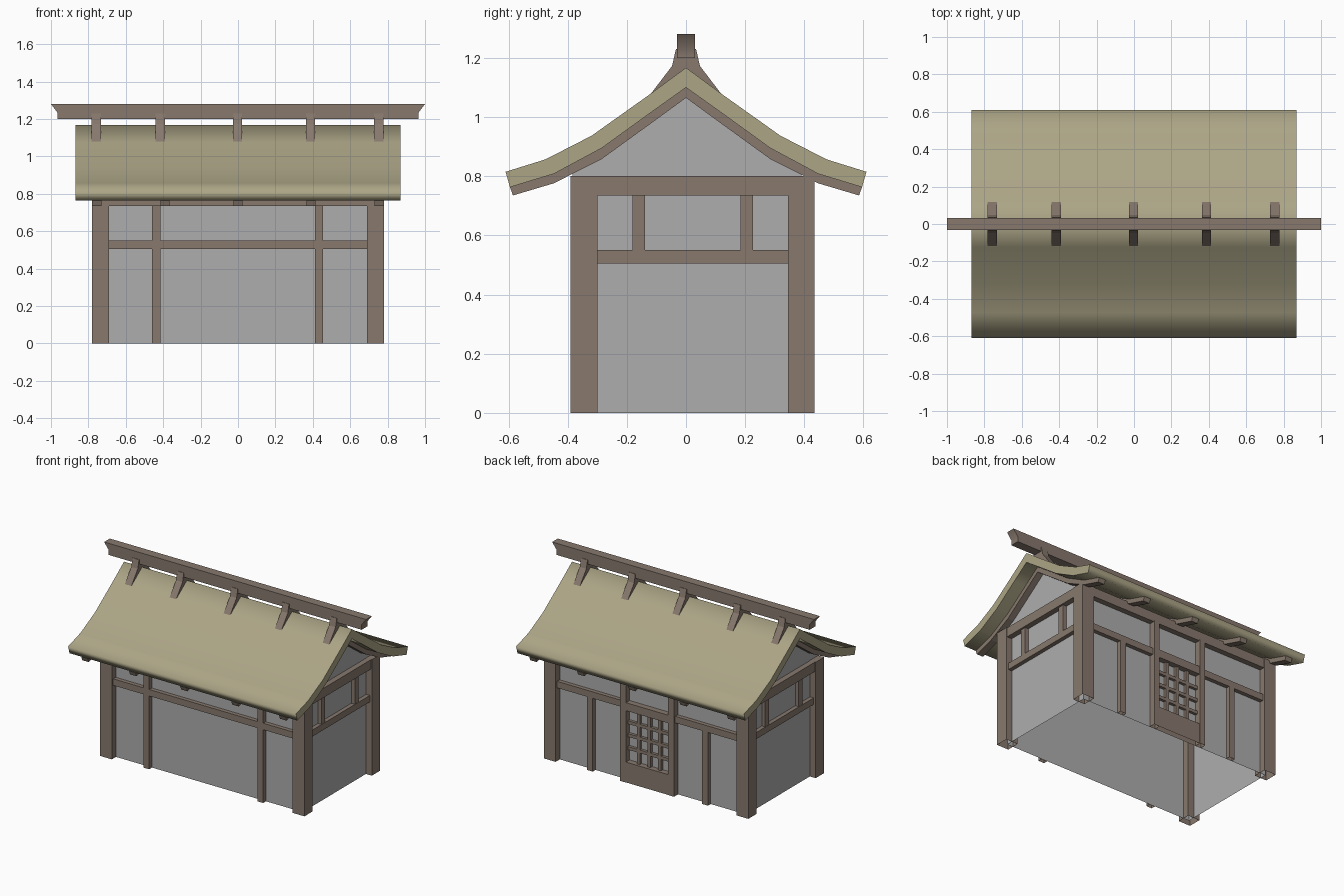
import bpy, bmesh

if "Cube" in bpy.data.objects:
    bpy.data.objects.remove(bpy.data.objects["Cube"])


def material(name, rgb):
    m = bpy.data.materials.new(name)
    m.diffuse_color = (*rgb, 1)
    m.use_nodes = True
    m.node_tree.nodes["Principled BSDF"].inputs["Base Color"].default_value = m.diffuse_color
    return m


WOOD = material("wood", (0.245, 0.191, 0.155))
THATCH = material("thatch", (0.412, 0.375, 0.24))
PLASTER = material("plaster", (0.42, 0.42, 0.42))


def finish(name, bm, mat):
    bmesh.ops.recalc_face_normals(bm, faces=bm.faces)
    me = bpy.data.meshes.new(name)
    bm.to_mesh(me)
    bm.free()
    ob = bpy.data.objects.new(name, me)
    bpy.context.collection.objects.link(ob)
    me.materials.append(mat)
    return ob


def box(name, x, y, z, mat=WOOD):
    """Box from ranges; parts standing on the ground are open underneath."""
    bm = bmesh.new()
    bmesh.ops.create_cube(bm, size=1)
    for v in bm.verts:
        for i, (a, b) in enumerate((x, y, z)):
            v.co[i] = a if v.co[i] < 0 else b
    bmesh.ops.recalc_face_normals(bm, faces=bm.faces)
    ob = finish(name, bm, mat)
    if z[0] == 0:
        bm = bmesh.new()
        bm.from_mesh(ob.data)
        base = [f for f in bm.faces if all(v.co.z < 1e-5 for v in f.verts)]
        bmesh.ops.delete(bm, geom=base, context='FACES_ONLY')
        bm.to_mesh(ob.data)
        bm.free()
    return ob


def sweep(name, upper, lower, x0, x1, mat, smooth=False):
    """Extrude the band between two mirrored half-curves (y, z) along x."""
    def full(c):
        return [(-y, z) for y, z in reversed(c[1:])] + c
    up, lo = full(upper), full(lower)
    bm = bmesh.new()
    u0, l0, u1, l1 = [[bm.verts.new((x, y, z)) for y, z in c]
                      for x in (x0, x1) for c in (up, lo)]
    for i in range(len(up) - 1):
        for a, b in ((u0, u1), (l0, l1)):
            bm.faces.new((a[i], a[i + 1], b[i + 1], b[i])).smooth = smooth
        for a, b in ((u0, l0), (u1, l1)):
            cap = bm.faces.new((a[i], a[i + 1], b[i + 1], b[i]))
            for e in cap.edges:
                e.smooth = False
    for i in (0, -1):
        bm.faces.new((u0[i], u1[i], l1[i], l0[i])).smooth = smooth
    return finish(name, bm, mat)


# Wall shell with gables, open underneath
FRONT, BACK, SIDE, GAP = -0.345, 0.39, 0.735, 0.002
profile = [(FRONT, 0), (FRONT, 0.80), (-0.384, 0.80), (-0.384, 0.83),
           (0, 1.08), (BACK, 0.83), (BACK, 0)]
bm = bmesh.new()
ends = [[bm.verts.new((x, y, z)) for y, z in profile] for x in (-SIDE, SIDE)]
for e in ends:
    bm.faces.new(e)
for i in (0, 1, 2, 5):
    bm.faces.new((ends[0][i], ends[0][i + 1], ends[1][i + 1], ends[1][i]))
finish("walls", bm, PLASTER)

# Corner posts and side wall framing
for s, side in ((-1, "left"), (1, "right")):
    def span(a, b):
        return tuple(sorted((s * a, s * b)))
    box(side + "_front_post", span(0.69, 0.78), (-0.39, -0.30), (0, 0.80))
    box(side + "_back_post", span(0.69, 0.78), (0.345, 0.435), (0, 0.80))
    box(side + "_tie_beam", span(SIDE + GAP, 0.775), (-0.31, 0.355), (0.735, 0.80))
    box(side + "_rail", span(SIDE + GAP, 0.765), (-0.31, 0.355), (0.505, 0.55))
    for y in (-0.16, 0.205):
        box(side + "_window_stud", span(SIDE + GAP, 0.763),
            (y - 0.021, y + 0.021), (0.54, 0.74))

# Front wall framing
F = FRONT - GAP
box("front_plate", (-0.70, 0.70), (-0.385, F), (0.735, 0.80))
box("front_rail", (-0.70, 0.70), (-0.375, F), (0.505, 0.55))
for x in (-0.437, 0.433):
    box("front_stud", (x - 0.022, x + 0.022), (-0.376, F), (0, 0.74))

# Back wall framing
B = BACK + GAP
box("back_plate", (-0.70, 0.70), (B, 0.43), (0.735, 0.80))
box("back_rail", (-0.70, 0.70), (B, 0.42), (0.505, 0.55))
for x in (-0.44, 0.44):
    box("back_stud", (x - 0.022, x + 0.022), (B, 0.42), (0, 0.51))
for x in (-0.19, 0.178):
    box("door_post", (x - 0.022, x + 0.022), (B, 0.434), (0, 0.74))

# Lattice door
box("door_panel", (-0.17, 0.16), (B, 0.432), (0, 0.14))
box("door_head", (-0.17, 0.16), (B, 0.432), (0.495, 0.55))
for i in range(1, 4):
    x = -0.168 + i * 0.081
    box("lattice_upright", (x - 0.011, x + 0.011), (B, 0.412), (0.13, 0.50))
    z = 0.14 + i * 0.089
    box("lattice_crossbar", (-0.17, 0.16), (B, 0.411), (z - 0.011, z + 0.011))

# Curved thatch roof, smooth all round with crisp gable ends
top = [(0, 1.167), (0.125, 1.075), (0.319, 0.937), (0.475, 0.857), (0.61, 0.815)]
mid = [(0, 1.10), (0.115, 1.018), (0.285, 0.895), (0.447, 0.808), (0.595, 0.763)]
low = [(0, 1.065), (0.115, 0.981), (0.285, 0.858), (0.447, 0.776), (0.585, 0.735)]
sweep("thatch_roof", top, mid, -0.87, 0.87, THATCH, smooth=True)

# Rafters below the thatch, saddle brackets above it
saddle = [(0, 1.23), (0.034, 1.23), (0.047, 1.173), (0.12, 1.077)]
seat = [(0, 1.15), (0.034, 1.13), (0.047, 1.12), (0.115, 1.07)]
for x in (-0.755, -0.39, 0, 0.39, 0.755):
    sweep("rafter", mid, low, x - 0.025, x + 0.025, WOOD)
for x in (-0.757, -0.415, -0.003, 0.388, 0.753):
    sweep("ridge_bracket", saddle, seat, x - 0.025, x + 0.025, WOOD)

# Ridge beam with softly undercut ends
bm = bmesh.new()
half = [(1.0, 1.28), (0.966, 1.235), (0.966, 1.20)]
outline = half + [(-x, z) for x, z in reversed(half)]
face = bm.faces.new([bm.verts.new((x, -0.031, z)) for x, z in outline])
ext = bmesh.ops.extrude_face_region(bm, geom=[face])
bmesh.ops.translate(bm, vec=(0, 0.062, 0),
                    verts=[g for g in ext["geom"] if isinstance(g, bmesh.types.BMVert)])
for f in bm.faces:
    f.smooth = all(abs(v.co.x) > 0.9 for v in f.verts) and len({v.co.x > 0 for v in f.verts}) == 1
for e in bm.edges:
    e.smooth = all(f.smooth for f in e.link_faces)
finish("ridge_beam", bm, WOOD)
